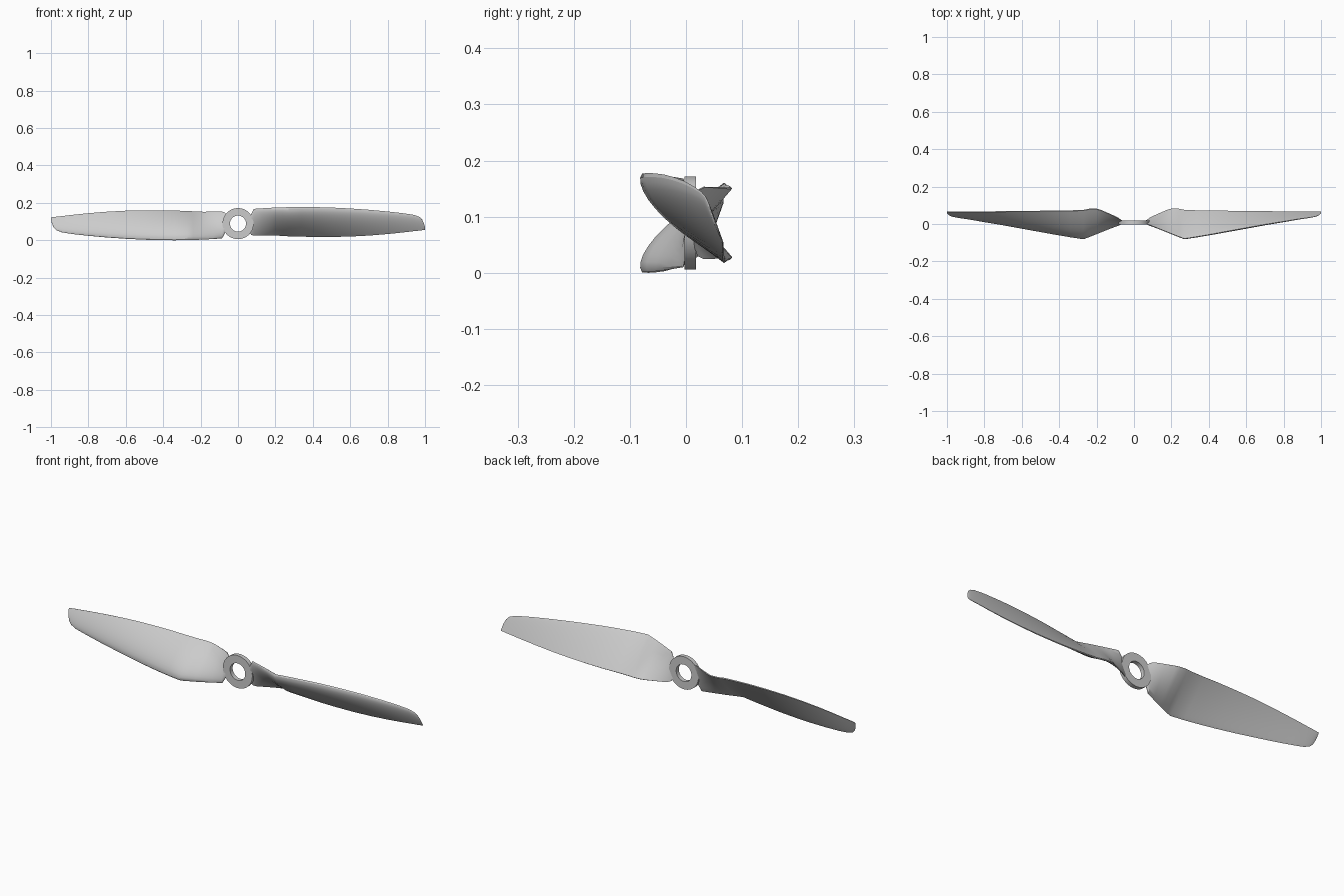
import bpy, bmesh, math
from mathutils import Matrix, Vector

if "Cube" in bpy.data.objects:
    bpy.data.objects.remove(bpy.data.objects["Cube"])

CZ = 0.089  # height of the spin axis (runs along y)


def finish(bm, name, angle):
    bmesh.ops.recalc_face_normals(bm, faces=bm.faces)
    mesh = bpy.data.meshes.new(name)
    bm.to_mesh(mesh)
    bm.free()
    ob = bpy.data.objects.new(name, mesh)
    bpy.context.collection.objects.link(ob)
    bpy.ops.object.select_all(action='DESELECT')
    ob.select_set(True)
    bpy.context.view_layer.objects.active = ob
    bpy.ops.object.shade_smooth_by_angle(angle=math.radians(angle))
    return ob


# Hub ring: rectangular profile swept around the axis
def make_hub(r_in=0.043, r_out=0.083, y0=-0.003, y1=0.018, n=64):
    bm = bmesh.new()
    rings = []
    for i in range(n):
        a = 2 * math.pi * i / n
        rings.append([bm.verts.new((r * math.cos(a), y, CZ + r * math.sin(a)))
                      for r, y in ((r_in, y0), (r_out, y0), (r_out, y1), (r_in, y1))])
    for i in range(n):
        a, b = rings[i], rings[(i + 1) % n]
        for j in range(4):
            k = (j + 1) % 4
            bm.faces.new((a[j], a[k], b[k], b[j]))
    return finish(bm, "hub_ring", 30)


# Blade stations: x, leading edge (y, z), trailing edge (y, z), front bulge
STATIONS = [
    (0.060, 0.002, 0.120, 0.016, 0.045, 0.06),
    (0.070, 0.000, 0.140, 0.022, 0.030, 0.07),
    (0.085, -0.005, 0.168, 0.033, 0.025, 0.08),
    (0.130, -0.023, 0.171, 0.054, 0.026, 0.09),
    (0.180, -0.043, 0.174, 0.075, 0.027, 0.11),
    (0.200, -0.051, 0.175, 0.080, 0.027, 0.115),
    (0.240, -0.067, 0.176, 0.080, 0.025, 0.12),
    (0.270, -0.078, 0.177, 0.074, 0.023, 0.125),
    (0.340, -0.067, 0.178, 0.071, 0.021, 0.125),
    (0.420, -0.053, 0.177, 0.070, 0.019, 0.12),
    (0.500, -0.038, 0.175, 0.069, 0.019, 0.12),
    (0.600, -0.020, 0.170, 0.068, 0.021, 0.115),
    (0.700, -0.002, 0.163, 0.067, 0.026, 0.11),
    (0.800, 0.014, 0.154, 0.066, 0.034, 0.10),
    (0.880, 0.027, 0.145, 0.066, 0.042, 0.09),
    (0.940, 0.035, 0.136, 0.066, 0.049, 0.08),
    (0.970, 0.040, 0.125, 0.066, 0.052, 0.07),
    (0.985, 0.045, 0.110, 0.066, 0.054, 0.06),
    (0.995, 0.052, 0.088, 0.066, 0.055, 0.05),
    (1.000, 0.060, 0.066, 0.066, 0.056, 0.04),
]


# Blade: cambered airfoil sections lofted along x
def make_blade(name, n=14):
    bm = bmesh.new()
    rings = []
    for x, ly, lz, ty, tz, bulge in STATIONS:
        lead, trail = Vector((x, ly, lz)), Vector((x, ty, tz))
        chord = trail - lead
        size = chord.length
        normal = Vector((0, chord.z, -chord.y)) / size  # towards the front

        def point(t, amount):
            f = math.sqrt(t) * (1 - t) / 0.385
            edge = (0.012 if amount > 0 else -0.012) * t
            return bm.verts.new(lead + chord * t + normal * size * (amount * f + edge))

        ts = [(1 - math.cos(math.pi * i / n)) / 2 for i in range(n + 1)]
        rings.append([point(t, bulge) for t in ts]
                     + [point(t, -0.012) for t in reversed(ts[1:])])
    count = len(rings[0])
    for a, b in zip(rings, rings[1:]):
        for j in range(count):
            k = (j + 1) % count
            bm.faces.new((a[j], a[k], b[k], b[j]))
    bm.faces.new(rings[0])
    bm.faces.new(rings[-1])
    return finish(bm, name, 28)


make_hub()
make_blade("blade_right")

# Opposite blade: half turn about the hub axis
left = make_blade("blade_left")
center = Matrix.Translation((0, 0, CZ))
left.data.transform(center @ Matrix.Rotation(math.pi, 4, 'Y') @ center.inverted())
